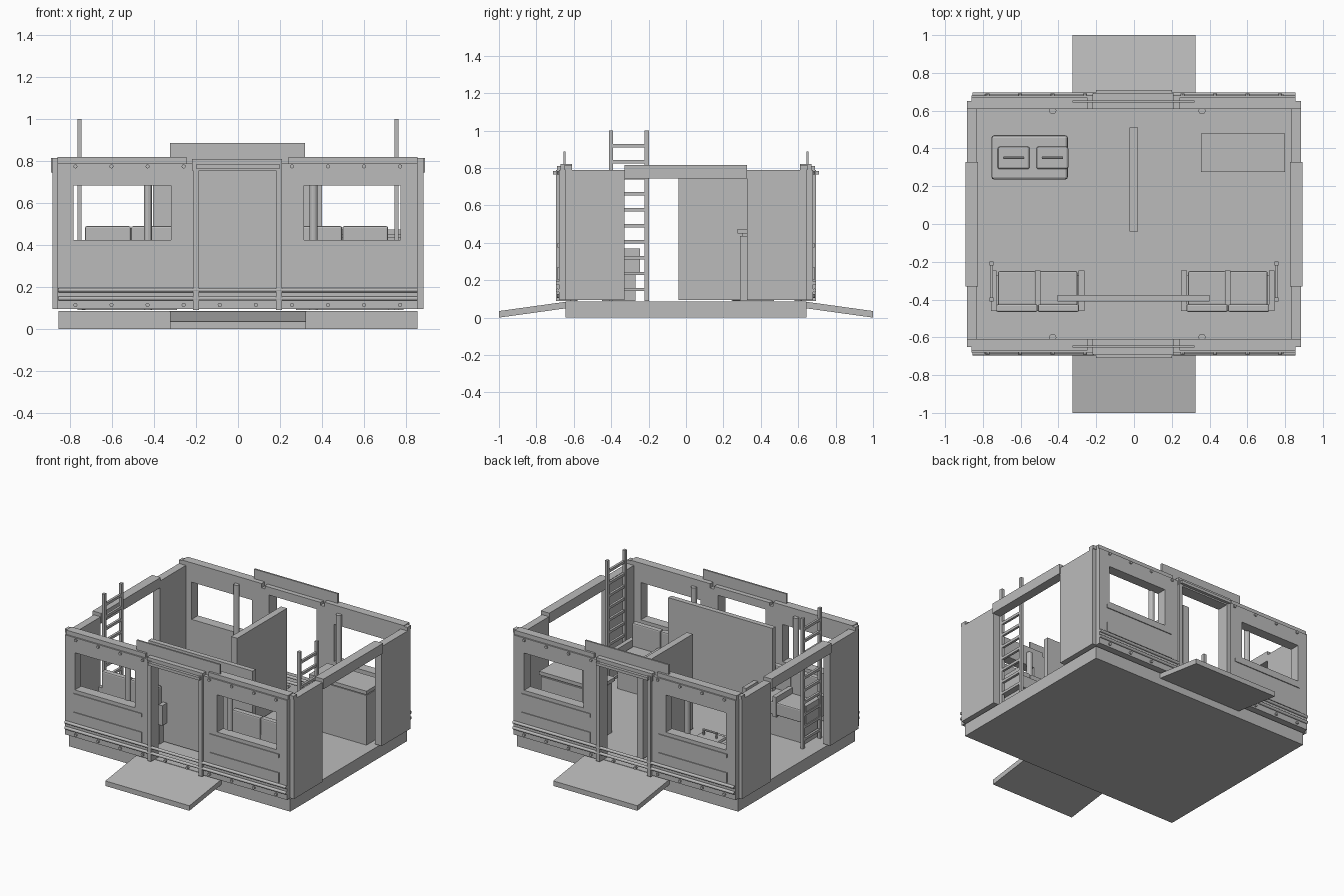
import bpy
import bmesh
import math
from mathutils import Matrix, Vector

old_cube = bpy.data.objects.get("Cube")
if old_cube:
    bpy.data.objects.remove(old_cube)

grey = bpy.data.materials.new("plain grey")
grey.use_nodes = True
grey.diffuse_color = (0.5, 0.5, 0.5, 1)
grey.node_tree.nodes["Principled BSDF"].inputs["Base Color"].default_value = grey.diffuse_color

FLOOR = 0.09
WALL_TOP = 0.79
WALL_IN, WALL_OUT = 0.61, 0.68


def finish(name, bm):
    bmesh.ops.recalc_face_normals(bm, faces=bm.faces)
    mesh = bpy.data.meshes.new(name)
    bm.to_mesh(mesh)
    bm.free()
    mesh.materials.append(grey)
    obj = bpy.data.objects.new(name, mesh)
    bpy.context.collection.objects.link(obj)
    return obj


def add_block(bm, x, y, z):
    size = [abs(pair[1] - pair[0]) for pair in (x, y, z)]
    centre = [sum(pair) / 2 for pair in (x, y, z)]
    matrix = Matrix.Translation(centre) @ Matrix.Diagonal((*size, 1))
    bmesh.ops.create_cube(bm, size=1, matrix=matrix)


def block(name, x, y, z, bevel=0):
    bm = bmesh.new()
    add_block(bm, x, y, z)
    obj = finish(name, bm)
    if bevel:
        modifier = obj.modifiers.new("bevel", "BEVEL")
        modifier.width = bevel
        modifier.segments = 2
    return obj


def add_rod(bm, start, end, radius, sides=12):
    start, end = Vector(start), Vector(end)
    axis = end - start
    turn = axis.to_track_quat("Z", "Y").to_matrix().to_4x4()
    bmesh.ops.create_cone(bm, cap_ends=True, segments=sides, radius1=radius, radius2=radius,
                          depth=axis.length, matrix=Matrix.Translation((start + end) / 2) @ turn)


def rod(name, start, end, radius):
    bm = bmesh.new()
    add_rod(bm, start, end, radius)
    return finish(name, bm)


def window_wall(name, x, y, z, hole_x, hole_z):
    bm = bmesh.new()
    add_block(bm, (x[0], hole_x[0]), y, z)
    add_block(bm, (hole_x[1], x[1]), y, z)
    add_block(bm, hole_x, y, (z[0], hole_z[0]))
    add_block(bm, hole_x, y, (hole_z[1], z[1]))
    return finish(name, bm)


def ramp(name, side):
    # Sloping slab, extruded across from its side profile
    bm = bmesh.new()
    profile = [(0.64, FLOOR - 0.04), (0.64, FLOOR - 0.005), (1, 0.035), (1, 0)]
    face = bm.faces.new([bm.verts.new((-0.325, side * y, z)) for y, z in profile])
    made = bmesh.ops.extrude_face_region(bm, geom=[face])["geom"]
    moved = [item for item in made if isinstance(item, bmesh.types.BMVert)]
    bmesh.ops.translate(bm, verts=moved, vec=(0.65, 0, 0))
    return finish(name, bm)


# Floor slab
block("floor", x=(-0.855, 0.855), y=(-0.645, 0.645), z=(0, FLOOR - 0.003))

# Front and back facades
for label, side in (("front", -1), ("back", 1)):
    ramp(label + "_ramp", side)

    def depth(inner, outer):
        return tuple(sorted((side * inner, side * outer)))

    for end, x, hole in (("right", (-0.86, -0.215), (-0.785, -0.32)),
                         ("left", (0.205, 0.855), (0.315, 0.775))):
        name = f"{label}_{end}"
        window_wall(name + "_wall", x, depth(WALL_IN, WALL_OUT), (FLOOR + 0.005, WALL_TOP),
                    hole, (0.425, 0.685))
        outer_x = (x[0], -0.245) if end == "right" else (0.24, x[1])
        block(name + "_top_cap", outer_x, depth(WALL_IN, 0.67), (WALL_TOP, 0.82))
        trim_x = (-0.795, -0.265) if end == "right" else (0.26, 0.795)
        block(name + "_sill_trim", trim_x, depth(WALL_OUT, 0.686), (0.375, 0.4))
        block(name + "_lower_panel", trim_x, depth(WALL_OUT, 0.686), (0.2, 0.27))
        jamb = -0.2 if end == "right" else 0.195
        block(name + "_door_jamb", (jamb - 0.014, jamb + 0.014), depth(WALL_IN, 0.695),
              (FLOOR, WALL_TOP))
        post = -0.43 if end == "right" else 0.36
        rod(name + "_post", (post, side * 0.6, FLOOR), (post, side * 0.6, 0.77), 0.019)

    # Doorway header, canopy and sign board
    block(label + "_door_header", (-0.22, 0.21), depth(WALL_IN, 0.69), (0.755, 0.81))
    block(label + "_door_canopy", (-0.2, 0.2), depth(0.69, 0.71), (0.765, 0.785))
    block(label + "_top_board", (-0.325, 0.32), depth(0.643, 0.655), (0.76, 0.887))

    # Protective rails and bolts
    for level in (0.145, 0.185):
        rod(label + "_guard_rail", (-0.855, side * 0.686, level), (0.855, side * 0.686, level), 0.01)
    bolts = bmesh.new()
    for i in range(10):
        x = -0.775 + i * 0.172
        add_rod(bolts, (x, side * 0.67, 0.115), (x, side * 0.69, 0.115), 0.01, 8)
        if abs(x) > 0.2:
            add_rod(bolts, (x, side * 0.67, 0.775), (x, side * 0.69, 0.775), 0.01, 8)
    finish(label + "_bolts", bolts)

# Side walls with a wide opening under a lintel
for label, side in (("right", -1), ("left", 1)):
    span = tuple(sorted((side * 0.83, side * 0.883)))
    block(label + "_wall_front", span, (-0.645, -0.33), (FLOOR + 0.005, WALL_TOP))
    block(label + "_wall_back", span, (0.325, 0.645), (FLOOR + 0.005, WALL_TOP))
    lintel = tuple(sorted((side * 0.827, side * 0.892)))
    block(label + "_lintel", lintel, (-0.33, 0.327), (0.745, 0.815))
    for y in (-0.63, 0.63):
        block(label + "_corner_cap", span, (y - 0.02, y + 0.02), (WALL_TOP, 0.815))

    # Ladder
    ladder = bmesh.new()
    x = side * 0.755
    for y in (-0.4, -0.21):
        add_block(ladder, (x - 0.01, x + 0.01), (y - 0.011, y + 0.011), (FLOOR, 1))
    for i in range(10):
        level = 0.15 + i * 0.0855
        add_block(ladder, (x - 0.008, x + 0.008), (-0.4, -0.21), (level - 0.009, level + 0.009))
    finish(label + "_ladder", ladder)

# Inner partitions
block("middle_partition", (-0.025, 0.022), (-0.04, 0.51), (FLOOR + 0.005, 0.757))
block("entrance_partition", (-0.405, 0.4), (-0.41, -0.375), (FLOOR + 0.005, 0.77))

# Pair of double seats
for label, shift in (("right", -0.51), ("left", 0.497)):
    block(label + "_seat_base", (shift - 0.22, shift + 0.22), (-0.45, -0.27), (FLOOR, 0.24))
    for arm in (-0.232, 0, 0.232):
        block(label + "_seat_arm", (shift + arm - 0.015, shift + arm + 0.015),
              (-0.46, -0.245), (FLOOR + 0.14, 0.37))
    for cushion in (-0.11, 0.11):
        x = (shift + cushion - 0.1, shift + cushion + 0.1)
        block(label + "_cushion", x, (-0.43, -0.25), (0.24, 0.33), bevel=0.008)
        back_x = (x[0] - 0.009, x[1] + 0.009)
        block(label + "_backrest", back_x, (-0.465, -0.425), (0.24, 0.49), bevel=0.008)

# Cabinet with an overhanging top
block("cabinet", (0.37, 0.79), (0.29, 0.47), (FLOOR, 0.437))
block("cabinet_top", (0.355, 0.8), (0.275, 0.478), (0.45, 0.475))
block("cabinet_top_support", (0.38, 0.78), (0.3, 0.46), (0.43, 0.452))

# Low chest with two handled lids
block("chest", (-0.755, -0.35), (0.235, 0.47), (FLOOR, 0.28), bevel=0.015)
for x in (-0.637, -0.432):
    block("chest_lid", (x - 0.085, x + 0.085), (0.29, 0.41), (0.27, 0.3), bevel=0.012)
    handle = bmesh.new()
    for end in (-0.05, 0.05):
        add_rod(handle, (x + end, 0.35, 0.29), (x + end, 0.35, 0.335), 0.007, 8)
    add_rod(handle, (x - 0.055, 0.35, 0.335), (x + 0.055, 0.35, 0.335), 0.007, 8)
    finish("lid_handle", handle)
